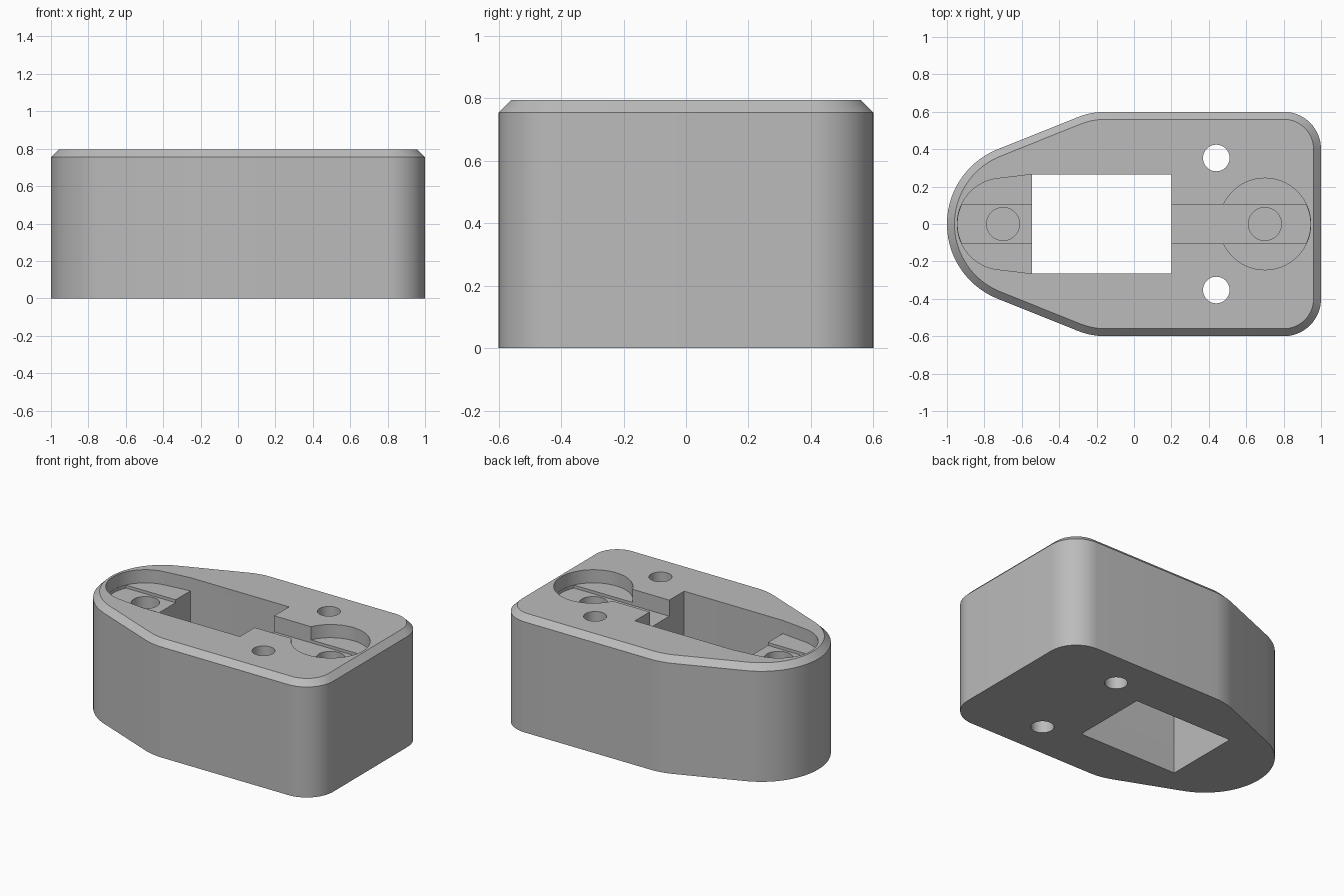
import bpy, bmesh
from math import radians, cos, sin, asin

default = bpy.data.objects.get("Cube")
if default:
    bpy.data.objects.remove(default, do_unlink=True)

HEIGHT, CHAMFER = 0.795, 0.04
SHELF, CHANNEL = HEIGHT - 0.09, HEIGHT - 0.11
POCKET_R, SLOT, END = 0.245, 0.105, 0.7

grey = bpy.data.materials.new("plain grey")
grey.use_nodes = True
colour = (0.5, 0.5, 0.5, 1)
grey.diffuse_color = colour
grey.node_tree.nodes["Principled BSDF"].inputs["Base Color"].default_value = colour


def arc(cx, cy, r, start, stop, steps):
    """Points on an arc, angles in degrees."""
    angles = [radians(start + (stop - start) * i / steps) for i in range(steps + 1)]
    return [(cx + r * cos(a), cy + r * sin(a)) for a in angles]


def circle(cx, cy, r):
    return arc(cx, cy, r, 0, 360, 64)[:-1]


def loft(name, layers):
    """Stack equal-length outlines, given as (z, points), into a closed solid."""
    bm = bmesh.new()
    rings = [[bm.verts.new((x, y, z)) for x, y in pts] for z, pts in layers]
    n = len(rings[0])
    for low, high in zip(rings, rings[1:]):
        for i in range(n):
            j = (i + 1) % n
            bm.faces.new((low[i], low[j], high[j], high[i]))
    bm.faces.new(rings[0][::-1])
    bm.faces.new(rings[-1])
    bmesh.ops.recalc_face_normals(bm, faces=bm.faces[:])
    mesh = bpy.data.meshes.new(name)
    bm.to_mesh(mesh)
    bm.free()
    obj = bpy.data.objects.new(name, mesh)
    mesh.materials.append(grey)
    bpy.context.collection.objects.link(obj)
    return obj


def outline(inset):
    """Rounded block tapering to a round nose, moved inwards by inset."""
    lean = 21.8
    return (arc(0.8, -0.4, 0.2 - inset, -90, 0, 16)
            + arc(0.8, 0.4, 0.2 - inset, 0, 90, 16)
            + arc(-0.15, 0.19, 0.41 - inset, 90, 90 + lean, 8)
            + arc(-0.57, 0, 0.43 - inset, 90 + lean, 270 - lean, 40)
            + arc(-0.15, -0.19, 0.41 - inset, 270 - lean, 270, 8))


# Body with a chamfered top rim
body = loft("housing_body", [(0, outline(0)), (HEIGHT - CHAMFER, outline(0)),
                             (HEIGHT, outline(CHAMFER))])


def cut(pts, bottom):
    """Remove a straight-sided opening from the top down to bottom."""
    cutter = loft("cutter", [(bottom, pts), (1, pts)])
    cutter.hide_render = True
    mod = body.modifiers.new("cut", 'BOOLEAN')
    mod.operation, mod.solver, mod.object = 'DIFFERENCE', 'EXACT', cutter
    bpy.context.view_layer.objects.active = body
    bpy.ops.object.modifier_apply(modifier=mod.name)
    bpy.data.objects.remove(cutter, do_unlink=True)


# Central window, straight through
cut([(-0.545, -0.265), (0.2, -0.265), (0.2, 0.265), (-0.545, 0.265)], -0.2)

# Shallow shelves: nose pocket and round pocket
cut(arc(-END, 0, POCKET_R, 95, 265, 48)
    + [(-0.545, -0.265), (-0.5, -0.26), (-0.5, 0.26), (-0.545, 0.265)], SHELF)
cut(circle(END, 0, POCKET_R), SHELF)

# Slots from the window to each pocket end, and blind screw holes
r = POCKET_R - 0.002
half = asin(SLOT / r) * 57.29578
for side, start in ((1, 0.1), (-1, 0.45)):
    tip = arc(END, 0, r, -half, half, 10)
    slot = tip + [(start, SLOT), (start, -SLOT)]
    cut([(side * x, y) for x, y in slot], CHANNEL)
    cut(circle(side * END, 0, 0.088), 0.25)

# Through holes on both sides
for side in (1, -1):
    cut(circle(0.44, side * 0.353, 0.071), -0.2)

# Smooth curved walls, crisp edges
bpy.ops.object.select_all(action='DESELECT')
body.select_set(True)
bpy.context.view_layer.objects.active = body
bpy.ops.object.shade_smooth_by_angle(angle=radians(30))
